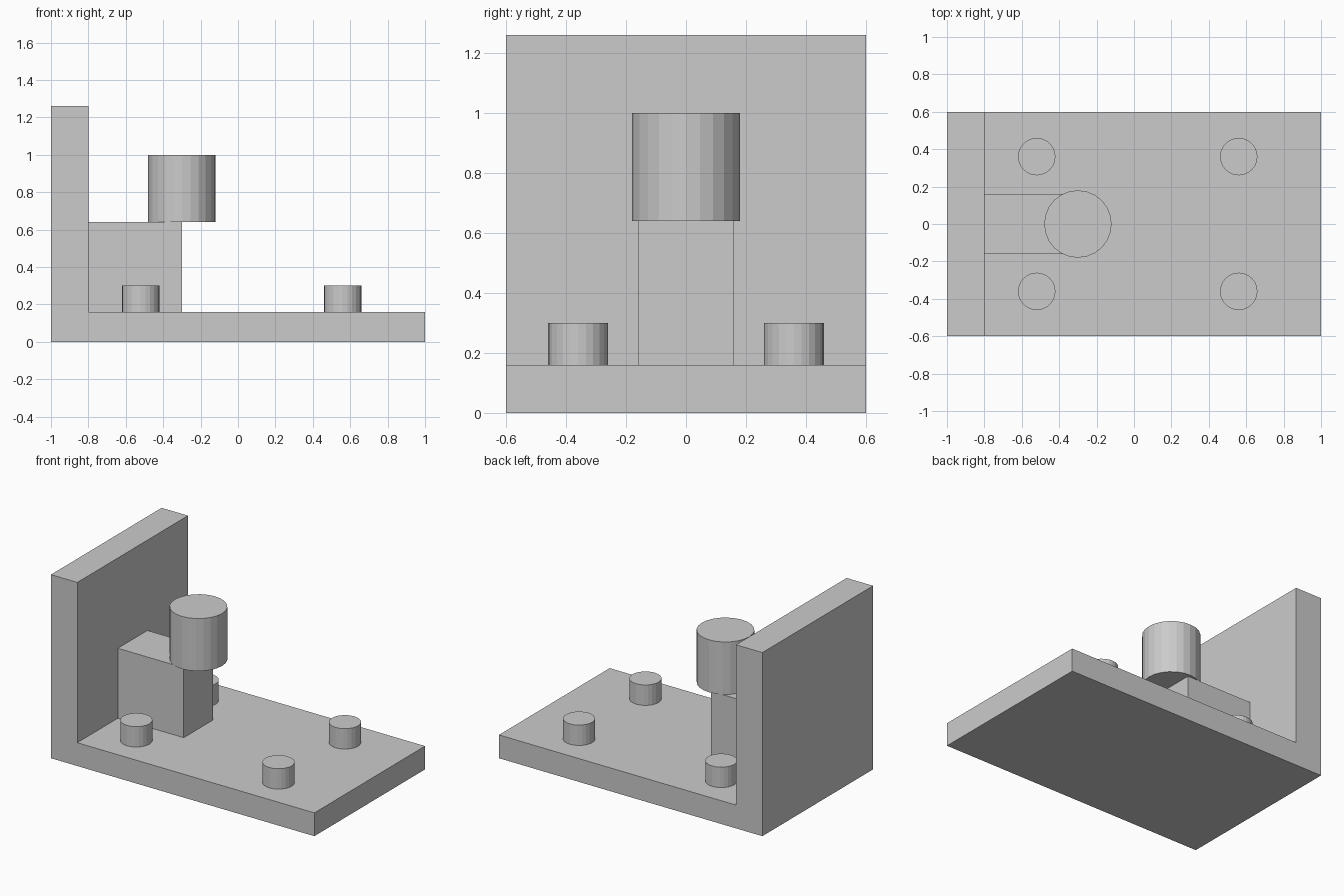
import bpy, bmesh

if "Cube" in bpy.data.objects:
    bpy.data.objects.remove(bpy.data.objects["Cube"])


def extrude_profile(name, points, y0, y1):
    """Extrude an x-z outline along y."""
    bm = bmesh.new()
    face = bm.faces.new([bm.verts.new((x, y0, z)) for x, z in points])
    ext = bmesh.ops.extrude_face_region(bm, geom=[face])
    verts = [v for v in ext["geom"] if isinstance(v, bmesh.types.BMVert)]
    bmesh.ops.translate(bm, verts=verts, vec=(0, y1 - y0, 0))
    bmesh.ops.recalc_face_normals(bm, faces=bm.faces)
    mesh = bpy.data.meshes.new(name)
    bm.to_mesh(mesh)
    bm.free()
    obj = bpy.data.objects.new(name, mesh)
    bpy.context.collection.objects.link(obj)
    return obj


def cylinder(name, x, y, z0, z1, radius):
    bpy.ops.mesh.primitive_cylinder_add(
        vertices=24, radius=radius, depth=z1 - z0, location=(x, y, (z0 + z1) / 2))
    bpy.context.object.name = name


# L-shaped bracket: base plate and upright wall in one piece
extrude_profile("bracket", [(-1, 0), (1, 0), (1, 0.16), (-0.8, 0.16),
                            (-0.8, 1.26), (-1, 1.26)], -0.6, 0.6)

# Support block against the wall
extrude_profile("support_block", [(-0.8, 0.16), (-0.3, 0.16),
                                  (-0.3, 0.64), (-0.8, 0.64)], -0.16, 0.16)

# Large boss standing on the block's front edge
cylinder("boss", -0.3, 0, 0.64, 1.0, 0.18)

# Four pegs on the base plate
for x in (-0.52, 0.56):
    for y in (-0.36, 0.36):
        cylinder("peg", x, y, 0.16, 0.30, 0.1)
